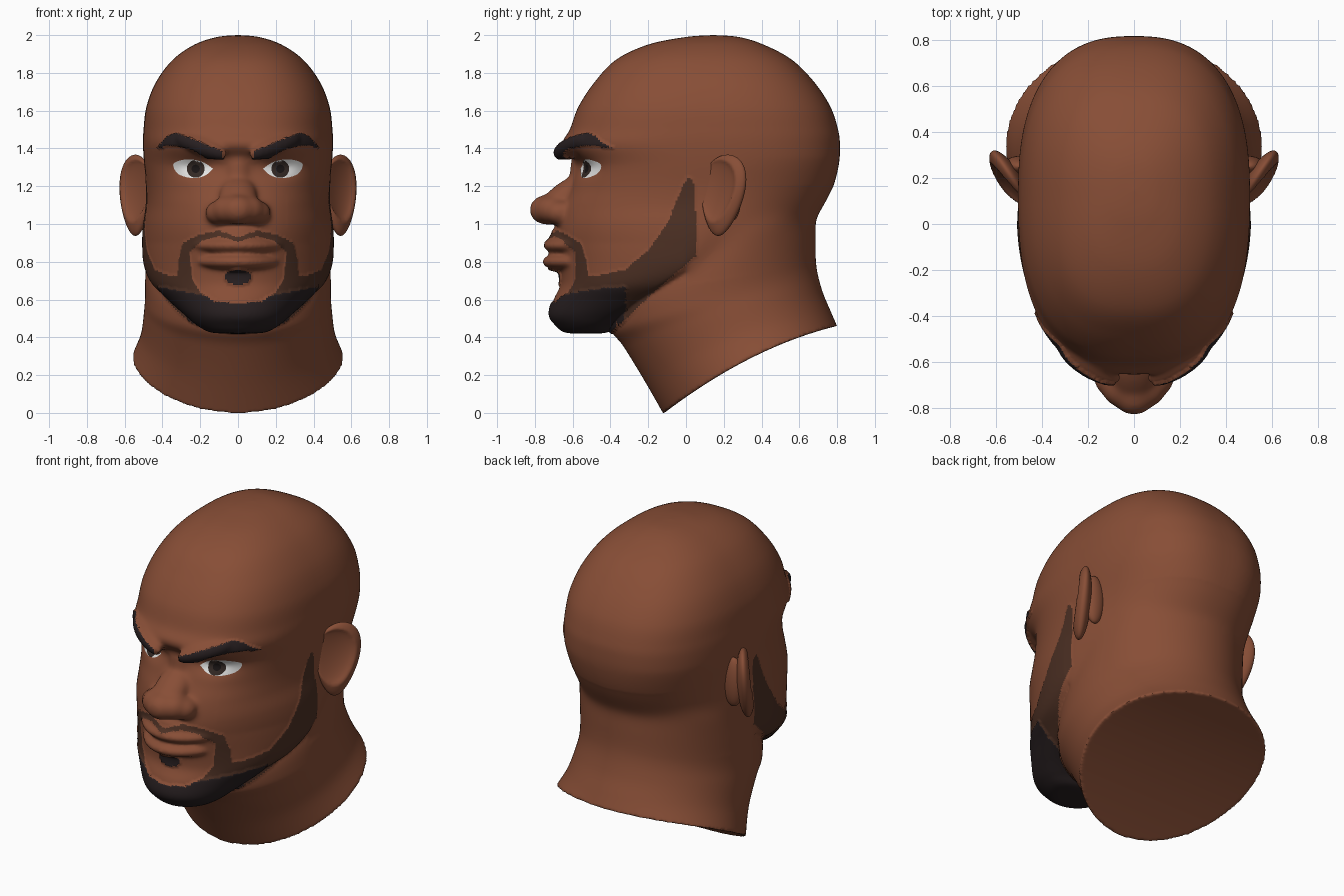
import bpy, bmesh, math
from mathutils import Vector, Euler, Matrix
from mathutils.bvhtree import BVHTree

if "Cube" in bpy.data.objects:
    bpy.data.objects.remove(bpy.data.objects["Cube"])


def material(name, rgb):
    m = bpy.data.materials.new(name)
    m.diffuse_color = (*rgb, 1)
    m.use_nodes = True
    m.node_tree.nodes["Principled BSDF"].inputs["Base Color"].default_value = m.diffuse_color
    return m


skin = material("skin", (0.245, 0.076, 0.037))
stubble = material("short_beard", (0.072, 0.029, 0.017))
hair = material("dark_hair", (0.021, 0.014, 0.015))
white = material("eye_white", (0.80, 0.80, 0.79))
brown = material("iris_brown", (0.034, 0.022, 0.018))
black = material("pupil_black", (0.010, 0.007, 0.007))


def smooth_rows(rows, k):
    """Catmull-Rom interpolation between table rows."""
    out = []
    for i in range(len(rows) - 1):
        quad = [rows[min(max(i + o, 0), len(rows) - 1)] for o in (-1, 0, 1, 2)]
        for t in (j / k for j in range(k)):
            out.append([0.5 * (2 * b + (c - a) * t + (2 * a - 5 * b + 4 * c - d) * t * t
                               + (3 * b - a - 3 * c + d) * t ** 3) for a, b, c, d in zip(*quad)])
    out.append(list(rows[-1]))
    return out


def power(v, e):
    return math.copysign(abs(v) ** e, v)


def loft(bm, rings):
    loops = [[bm.verts.new(p) for p in ring] for ring in rings]
    n = len(loops[0])
    for a, b in zip(loops, loops[1:]):
        for i in range(n):
            bm.faces.new((a[i], a[(i + 1) % n], b[(i + 1) % n], b[i]))
    for lp in (loops[0], loops[-1]):             # caps woven from side to side
        for i in range(n // 2):
            bm.faces.new(list(dict.fromkeys((lp[i], lp[i + 1], lp[n - i - 1], lp[(n - i) % n]))))


def blob(bm, loc, size, rot=(0, 0, 0), bend=0.0, mirror=False):
    for s in ((1, -1) if mirror else (1,)):
        mat = Matrix.LocRotScale(Vector((loc[0] * s, loc[1], loc[2])),
                                 Euler((rot[0], rot[1] * s, rot[2] * s)), Vector(size))
        made = bmesh.ops.create_uvsphere(bm, u_segments=40, v_segments=24, radius=1, matrix=mat)
        for v in made["verts"]:
            v.co.y += bend * v.co.x ** 2


def finish(bm, name, mats):
    me = bpy.data.meshes.new(name)
    bm.to_mesh(me)
    bm.free()
    ob = bpy.data.objects.new(name, me)
    bpy.context.collection.objects.link(ob)
    for m in mats:
        me.materials.append(m)
    for p in me.polygons:
        p.use_smooth = True
    return ob


def inside(u, v, poly):
    hit = False
    for (x1, y1), (x2, y2) in zip(poly, poly[1:] + poly[:1]):
        if (y1 > v) != (y2 > v) and u < (x2 - x1) * (v - y1) / (y2 - y1) + x1:
            hit = not hit
    return hit


ANG = [2 * math.pi * i / 128 for i in range(128)]
bm = bmesh.new()

# skull and jaw: height, front y, back y, half width, y of the widest point
skull = [
    (0.43, -0.56, -0.50, 0.03, -0.53), (0.435, -0.64, -0.42, 0.14, -0.50),
    (0.47, -0.685, -0.38, 0.21, -0.48), (0.52, -0.718, -0.30, 0.27, -0.42),
    (0.60, -0.70, -0.15, 0.36, -0.28), (0.68, -0.665, 0.0, 0.45, -0.15),
    (0.78, -0.67, 0.25, 0.495, -0.02), (0.90, -0.685, 0.50, 0.505, 0.03),
    (1.00, -0.68, 0.66, 0.50, 0.05), (1.10, -0.655, 0.73, 0.485, 0.08),
    (1.20, -0.61, 0.78, 0.485, 0.10), (1.32, -0.585, 0.81, 0.497, 0.12),
    (1.42, -0.655, 0.815, 0.503, 0.12), (1.50, -0.615, 0.805, 0.50, 0.12),
    (1.62, -0.57, 0.765, 0.485, 0.12), (1.75, -0.485, 0.68, 0.435, 0.12),
    (1.87, -0.37, 0.56, 0.345, 0.12), (1.95, -0.20, 0.41, 0.23, 0.12),
    (1.99, 0.0, 0.28, 0.11, 0.14), (2.0, 0.14, 0.15, 0.005, 0.145)]
rings = []
for z, f, b, w, cy in smooth_rows(skull, 8):
    e = 2 / (2.0 + 0.5 * min(max((z - 0.9) / 0.45, 0), 1))
    rings.append([(w * power(math.sin(a), e),
                   cy - power(math.cos(a), e) * (cy - f if math.cos(a) > 0 else b - cy), z) for a in ANG])
loft(bm, rings)

# neck: slanted rings with front y, front z, back y, back z, half width, side lift
neck = [(-0.12, -0.005, 0.80, 0.46, 0.56, 0.06), (-0.22, 0.17, 0.765, 0.54, 0.515, 0.05),
        (-0.33, 0.35, 0.72, 0.65, 0.498, 0.03), (-0.40, 0.45, 0.69, 0.78, 0.492, 0.0),
        (-0.38, 0.60, 0.688, 0.94, 0.49, 0.0), (-0.20, 0.85, 0.68, 1.08, 0.47, 0.0)]
rings = []
for fy, fz, by, bz, w, lift in smooth_rows(neck, 6):
    rings.append([(w * math.sin(a), (fy + by) / 2 - (by - fy) / 2 * math.cos(a),
                   (fz + bz) / 2 - (bz - fz) / 2 * math.cos(a) + lift * math.sin(a) ** 2) for a in ANG])
loft(bm, rings)

# nose, lips and brow ridges
blob(bm, (0, -0.655, 1.142), (0.10, 0.07, 0.17), rot=(-0.89, 0, 0))
blob(bm, (0, -0.55, 1.27), (0.075, 0.065, 0.15))
blob(bm, (0, -0.735, 1.075), (0.098, 0.095, 0.08))
blob(bm, (0.06, -0.71, 1.075), (0.08, 0.085, 0.075), mirror=True)
blob(bm, (0.10, -0.67, 1.06), (0.075, 0.08, 0.065), mirror=True)
blob(bm, (0, -0.62, 0.93), (0.21, 0.10, 0.08), bend=1.6)
blob(bm, (0, -0.655, 0.886), (0.26, 0.101, 0.044), bend=1.6)
blob(bm, (0, -0.655, 0.80), (0.23, 0.106, 0.046), bend=1.6)
blob(bm, (0.19, -0.605, 1.41), (0.16, 0.055, 0.047), rot=(0, -0.3, 0.55), mirror=True)
bmesh.ops.recalc_face_normals(bm, faces=bm.faces)
head = finish(bm, "head", [])

# fuse everything into one skin
bpy.context.view_layer.objects.active = head
head.select_set(True)
rm = head.modifiers.new("fuse", 'REMESH')
rm.mode, rm.voxel_size, rm.use_smooth_shade = 'VOXEL', 0.01, True
sm = head.modifiers.new("soften", 'SMOOTH')
sm.factor, sm.iterations = 0.5, 4
for name in ("fuse", "soften"):
    bpy.ops.object.modifier_apply(modifier=name)
me = head.data
me.materials.clear()
for m in (skin, stubble, hair):
    me.materials.append(m)

# blend nose, mouth, brow and nape into the head, then sink the eye sockets
bm = bmesh.new()
bm.from_mesh(me)
zones = ((16, lambda c: c.y < -0.5 and abs(c.x) < 0.26 and 0.98 < c.z < 1.34),
         (5, lambda c: c.y < -0.45 and 0.7 < c.z <= 0.98),
         (10, lambda c: c.y < -0.3 and 1.32 < c.z < 1.52),
         (70, lambda c: c.y > 0.0 and 0.68 + 0.15 * c.y < c.z < 1.2))
for count, test in zones:
    chosen = [v for v in bm.verts if test(v.co)]
    for _ in range(count):
        bmesh.ops.smooth_vert(bm, verts=chosen, factor=0.5, use_axis_x=True, use_axis_y=True, use_axis_z=True)
low = min(v.co.z for v in bm.verts)
for v in bm.verts:
    v.co.z -= low * max(0, 1 - v.co.z)
    if v.co.y < -0.3:
        x, z = abs(v.co.x), v.co.z
        v.co.y += 0.033 * math.exp(-((x - 0.21) / 0.1) ** 2 - ((z - 1.3) / 0.05) ** 2)
bm.to_mesh(me)
bm.free()

# beard and eyebrow colours
side_beard = [(0.05, 0.83), (0.055, 1.0), (0.04, 1.22), (0.01, 1.25), (-0.03, 1.17), (-0.1, 1.0),
              (-0.2, 0.86), (-0.32, 0.76), (-0.45, 0.73), (-0.8, 0.73), (-0.8, 0.38), (-0.42, 0.38),
              (-0.38, 0.44), (-0.3, 0.51), (-0.15, 0.66)]
chin_gap = [(-0.01, 0.575), (0.12, 0.585), (0.2, 0.64), (0.24, 0.71), (0.24, 0.76), (-0.01, 0.76)]
moustache = [(-0.01, 0.925), (0.1, 0.965), (0.2, 0.945), (0.29, 0.90), (0.315, 0.8), (0.315, 0.7),
             (0.24, 0.7), (0.255, 0.85), (0.19, 0.91), (0.1, 0.935), (-0.01, 0.90)]
eyebrow = [(0.08, 1.35), (0.09, 1.385), (0.2, 1.43), (0.33, 1.48), (0.37, 1.46), (0.42, 1.405),
           (0.33, 1.42), (0.24, 1.40), (0.16, 1.355)]


def hair_index(c):
    x, y, z = abs(c.x), c.y, c.z
    if z > 1.5 or y > 0.06 or z < 0.38:
        return 0
    if z > 1.3:
        return 2 if y < -0.3 and inside(x, z, eyebrow) else 0
    if y < -0.45 and (x / 0.07) ** 2 + ((z - 0.722) / 0.045) ** 2 < 1:
        return 2
    if y < -0.4 and inside(x, z, moustache):
        return 1
    if inside(y, z, side_beard) and not (y < -0.45 and inside(x, z, chin_gap)):
        if y > -0.36 and x < 0.2:
            return 0
        return 2 if y < -0.32 and z < 0.58 + 0.22 * x else 1
    return 0


raised = {}
for p in me.polygons:
    p.material_index = hair_index(p.center)
    if p.material_index:
        for i in p.vertices:
            raised[i] = max(raised.get(i, 0), (0, 0.003, 0.01)[p.material_index])
normals = {i: me.vertices[i].normal.copy() for i in raised}
for i, h in raised.items():
    me.vertices[i].co += normals[i] * h
me.update()
bpy.ops.object.shade_smooth_by_angle(angle=math.radians(60))


# eyes: thin plates laid on the surface behind them
def tree(ob):
    return BVHTree.FromPolygons([v.co.copy() for v in ob.data.vertices],
                                [tuple(p.vertices) for p in ob.data.polygons])


def plate(name, outline, target, mat, lift, bulge):
    n = len(outline)
    cx, cz = (sum(p[k] for p in outline) / n for k in (0, 1))
    bm = bmesh.new()

    def put(x, z, r):
        hit = target.ray_cast(Vector((x, -2, z)), Vector((0, 1, 0)))[0]
        y = hit.y if hit else -0.53
        return bm.verts.new((x, y - lift - bulge * (1 - r * r), z))
    mid, loops = put(cx, cz, 0), []
    for r in (0.2, 0.4, 0.6, 0.8, 1.0):
        loops.append([put(cx + (x - cx) * r, cz + (z - cz) * r, r) for x, z in outline])
    for i in range(n):
        j = (i + 1) % n
        bm.faces.new((mid, loops[0][i], loops[0][j]))
        for a, b in zip(loops, loops[1:]):
            bm.faces.new((a[i], b[i], b[j], a[j]))
    bm.normal_update()
    if sum(f.normal.y for f in bm.faces) > 0:
        bmesh.ops.reverse_faces(bm, faces=bm.faces)
    return finish(bm, name, [mat])


almond = [(0.132, 1.292), (0.18, 1.325), (0.24, 1.341), (0.30, 1.338), (0.343, 1.315),
          (0.315, 1.264), (0.24, 1.243), (0.175, 1.256)]
almond = [tuple(p) for p in smooth_rows(almond + almond[:1], 5)[:-1]]
head_tree = tree(head)
for s, label in ((1, "left"), (-1, "right")):
    eye = plate(label + "_eye", [(x * s, z) for x, z in almond], head_tree, white, 0.004, 0.005)
    eye_tree = tree(eye)
    for part, r, mat, lift in (("_iris", 0.047, brown, 0.003), ("_pupil", 0.022, black, 0.005)):
        disc = [(s * 0.224 + r * math.cos(a), 1.292 + r * math.sin(a)) for a in ANG[::4]]
        plate(label + part, disc, eye_tree, mat, lift, 0)

# ears: flattened spheres with a hollow open to the front, swept out and back
for s, label in ((1, "left"), (-1, "right")):
    bm = bmesh.new()
    bmesh.ops.create_uvsphere(bm, u_segments=56, v_segments=40, radius=1)
    for v in bm.verts:
        a, c, b = v.co
        r = math.hypot((a + 0.2) / 0.85, (b - 0.12) / 0.75)
        thick = 0.05 * c
        if c > 0 and r < 1:
            thick -= 0.05 * (1 - r * r) ** 0.7
        wide = 0.13 * (1 + 0.28 * b) * a
        v.co = (s * (0.543 + 0.55 * wide + 0.84 * thick),
                0.195 + 0.84 * wide - 0.55 * thick + 0.025 * b, 1.152 + 0.215 * b)
    blob(bm, (s * 0.50, 0.25, 1.17), (0.065, 0.045, 0.15))
    bmesh.ops.recalc_face_normals(bm, faces=bm.faces)
    finish(bm, label + "_ear", [skin])
